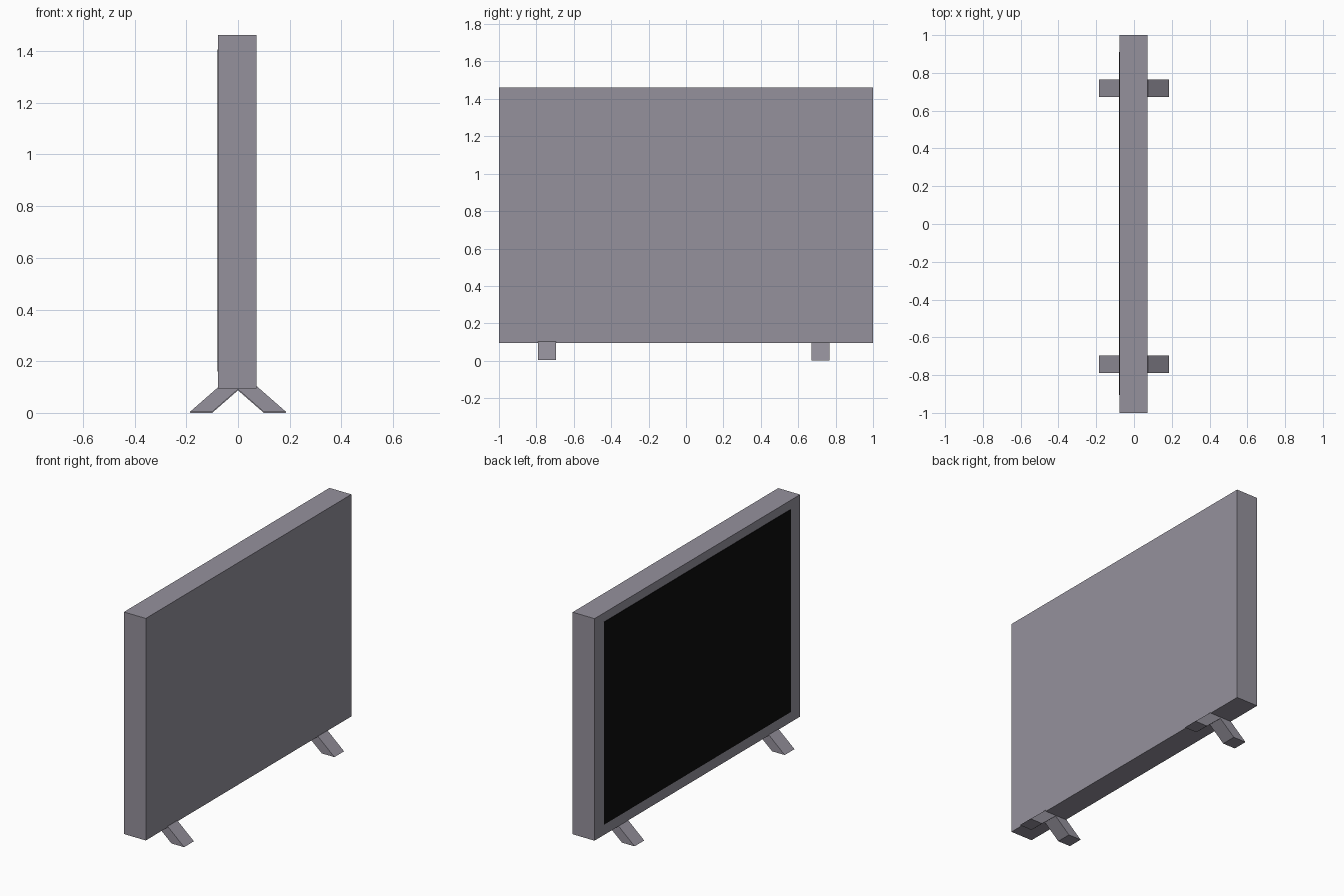
import bpy

if "Cube" in bpy.data.objects:
    bpy.data.objects.remove(bpy.data.objects["Cube"])


def material(name, rgb):
    m = bpy.data.materials.new(name)
    m.diffuse_color = (*rgb, 1.0)
    m.use_nodes = True
    m.node_tree.nodes["Principled BSDF"].inputs["Base Color"].default_value = m.diffuse_color
    return m


GREY = material("casing grey", (0.30, 0.285, 0.335))
BLACK = material("screen black", (0.004, 0.004, 0.004))


def box(name, lo, hi, mat):
    bpy.ops.mesh.primitive_cube_add(size=1, location=[(a + b) / 2 for a, b in zip(lo, hi)])
    ob = bpy.context.object
    ob.name = name
    ob.scale = [b - a for a, b in zip(lo, hi)]
    bpy.ops.object.transform_apply(location=False, rotation=False, scale=True)
    ob.data.materials.append(mat)
    return ob


def extrude_y(name, profile, y0, y1, z_shift, mat):
    """Prism from an (x, z) profile running along y."""
    n = len(profile)
    verts = [(x, y, z + z_shift) for y in (y0, y1) for x, z in profile]
    faces = [tuple(range(n)), tuple(range(2 * n - 1, n - 1, -1))]
    faces += [(i, i + n, (i + 1) % n + n, (i + 1) % n) for i in range(n)]
    me = bpy.data.meshes.new(name)
    me.from_pydata(verts, [], faces)
    me.materials.append(mat)
    ob = bpy.data.objects.new(name, me)
    bpy.context.collection.objects.link(ob)
    return ob


# Slab casing
box("casing", (-0.077, -1.0, 0.095), (0.072, 1.0, 1.462), GREY)

# Screen plate on the -x face
box("screen", (-0.080, -0.905, 0.16), (-0.076, 0.91, 1.407), BLACK)

# Splayed feet: a pair of slanted bars at each end
for end, y0, y1, dz in (("near", -0.79, -0.695, 0.004), ("far", 0.672, 0.766, 0.0)):
    for side, s in (("left", -1), ("right", 1)):
        prof = [(s * 0.186, 0.002), (s * 0.100, 0.002), (0.0, 0.089), (0.0, 0.100), (s * 0.074, 0.100)]
        if s < 0:
            prof.reverse()
        extrude_y(f"{end}_{side}_foot", prof, y0, y1, dz - 0.002, GREY)
